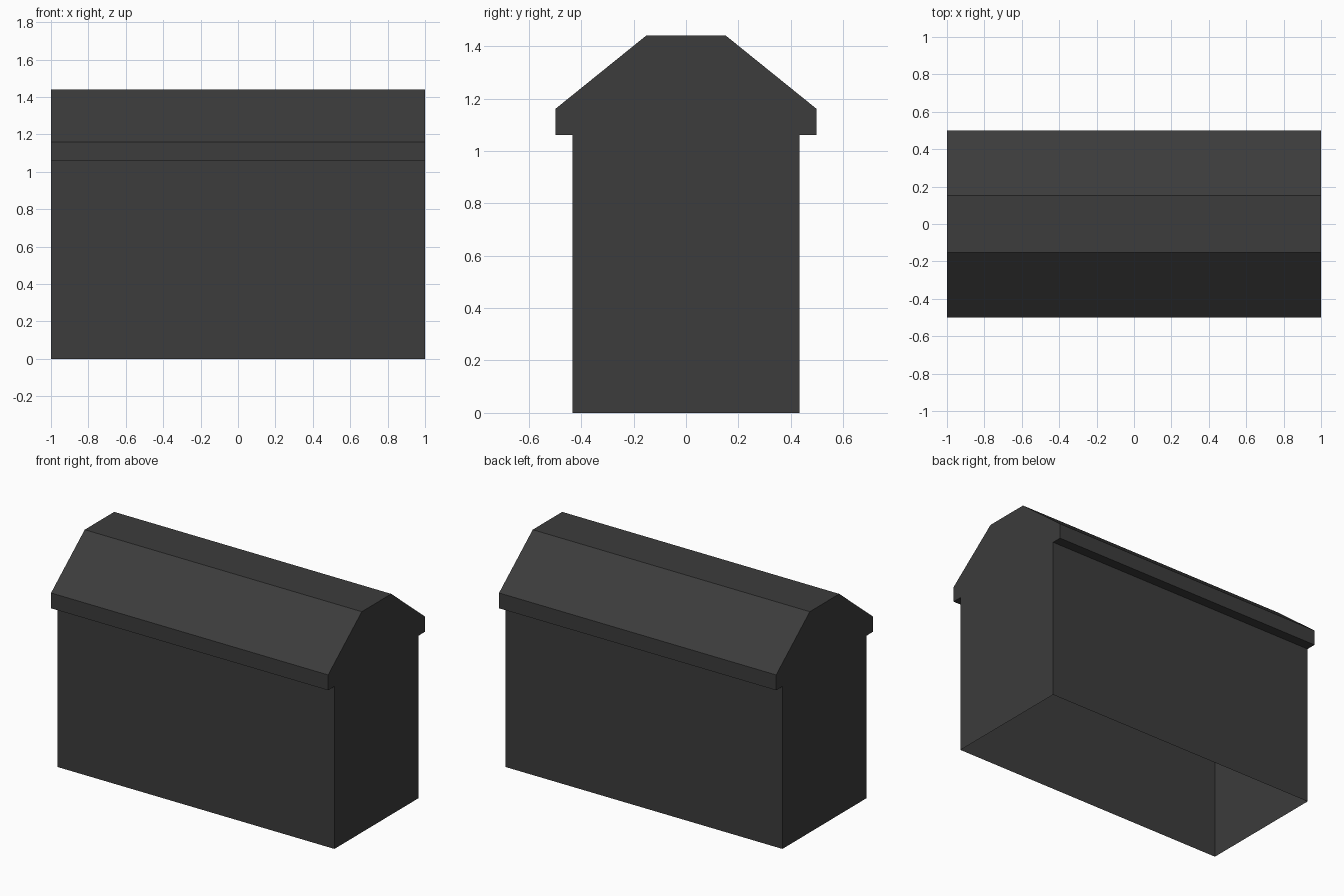
import bpy, bmesh

if "Cube" in bpy.data.objects:
    bpy.data.objects.remove(bpy.data.objects["Cube"])

# one dark grey for the whole building
grey = bpy.data.materials.new("dark grey")
grey.diffuse_color = (0.045, 0.045, 0.045, 1)
grey.use_nodes = True
grey.node_tree.nodes["Principled BSDF"].inputs["Base Color"].default_value = grey.diffuse_color

# half of the end outline (y, z), from wall foot to ridge flat, then mirrored
half = [(0.434, 0), (0.434, 1.06), (0.499, 1.06), (0.499, 1.16), (0.152, 1.44)]
outline = half + [(-y, z) for y, z in reversed(half)]

bm = bmesh.new()
left = [bm.verts.new((-1, y, z)) for y, z in outline]
right = [bm.verts.new((1, y, z)) for y, z in outline]

# gable ends
bm.faces.new(left)
bm.faces.new(right)

# walls, eaves and roof; the underside stays open
for i in range(len(outline) - 1):
    bm.faces.new((left[i], left[i + 1], right[i + 1], right[i]))

# outward normals
bmesh.ops.recalc_face_normals(bm, faces=bm.faces[:])
mesh = bpy.data.meshes.new("barn_shell")
bm.to_mesh(mesh)
bm.free()
mesh.materials.append(grey)
shell = bpy.data.objects.new("barn_shell", mesh)
bpy.context.collection.objects.link(shell)
